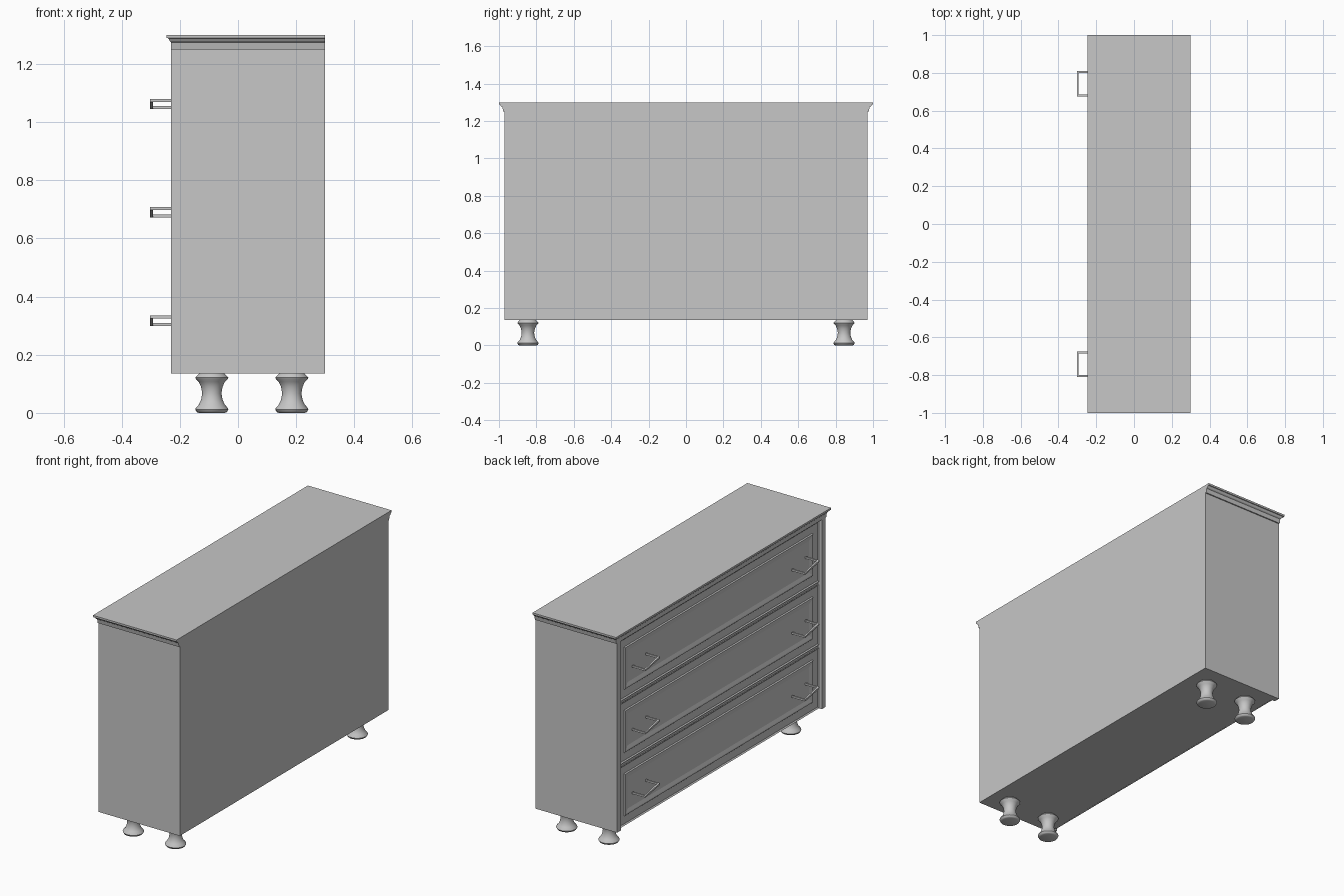
import bpy, bmesh, math
from mathutils import Vector

if "Cube" in bpy.data.objects:
    bpy.data.objects.remove(bpy.data.objects["Cube"])

grey = bpy.data.materials.new("plain grey")
grey.diffuse_color = (0.57, 0.57, 0.57, 1)
grey.use_nodes = True
grey.node_tree.nodes["Principled BSDF"].inputs["Base Color"].default_value = grey.diffuse_color


def finish(name, bm, smooth=False):
    bmesh.ops.recalc_face_normals(bm, faces=bm.faces)
    me = bpy.data.meshes.new(name)
    bm.to_mesh(me)
    bm.free()
    me.materials.append(grey)
    ob = bpy.data.objects.new(name, me)
    bpy.context.collection.objects.link(ob)
    if smooth:
        bpy.ops.object.select_all(action='DESELECT')
        bpy.context.view_layer.objects.active = ob
        ob.select_set(True)
        bpy.ops.object.shade_smooth_by_angle(angle=math.radians(40))
    return ob


def add_box(bm, lo, hi):
    lo, hi = Vector(lo), Vector(hi)
    verts = bmesh.ops.create_cube(bm, size=1)["verts"]
    for v in verts:
        v.co = (lo + hi) / 2 + v.co * (hi - lo)
    return list({f for v in verts for f in v.link_faces})


def box(name, lo, hi):
    bm = bmesh.new()
    add_box(bm, lo, hi)
    return finish(name, bm)


def loft(bm, rings):
    """Join equal-length rings of points and cap both ends."""
    rows = [[bm.verts.new(p) for p in r] for r in rings]
    n = len(rows[0])
    for a, b in zip(rows, rows[1:]):
        for i in range(n):
            bm.faces.new((a[i], a[(i + 1) % n], b[(i + 1) % n], b[i]))
    bm.faces.new(rows[0])
    bm.faces.new(rows[-1])


BACK, FRONT, BOTTOM, TOP = 0.30, -0.23, 0.135, 1.25

# carcass with an upright stile at each end of the drawer side
bm = bmesh.new()
y0, y1, xs = 0.935, 0.97, -0.205
outline = [(BACK, -y1), (BACK, y1), (FRONT, y1), (FRONT, y0),
           (xs, y0), (xs, -y0), (FRONT, -y0), (FRONT, -y1)]
loft(bm, [[(x, y, z) for x, y in outline] for z in (BOTTOM, TOP)])
finish("carcass", bm)

# moulded top: height, half width, front edge
bm = bmesh.new()
steps = [(1.25, 0.977, -0.23), (1.274, 0.982, -0.23), (1.278, 0.988, -0.234),
         (1.288, 0.995, -0.24), (1.289, 1.0, -0.245), (1.30, 1.0, -0.245)]
loft(bm, [[(BACK, -y, z), (BACK, y, z), (x, y, z), (x, -y, z)] for z, y, x in steps])
finish("moulded_top", bm)


# drawer front: bevelled rim, flat frame, groove and raised panel
def drawer(z):
    bm = bmesh.new()
    faces = add_box(bm, (-0.21, -0.93, z - 0.178), (-0.216, 0.93, z + 0.178))
    bmesh.ops.recalc_face_normals(bm, faces=bm.faces)
    face = min(faces, key=lambda f: f.calc_center_median().x)
    for thick, depth in ((0.010, 0.008), (0.040, 0), (0.007, -0.008),
                         (0.008, 0), (0.020, 0.006)):
        bmesh.ops.inset_region(bm, faces=[face], thickness=thick, depth=depth,
                               use_even_offset=True)
    finish("drawer_front", bm)


# bar handle: two legs at different heights joined by a bar
def handle(y, z):
    bm = bmesh.new()
    r, xo = 0.005, -0.298
    path = [(-0.215, y + 0.0625, z - 0.0125), (xo, y + 0.0625, z - 0.0125),
            (xo, y - 0.0625, z + 0.0125), (-0.215, y - 0.0625, z + 0.0125)]
    rings = []
    for i, p in enumerate(path):
        out = 0 if i in (0, 3) else r
        side = 1 if i < 2 else -1
        # mitred square section
        rings.append([(p[0] + a * out, p[1] + a * side * r, p[2] + b * r)
                      for a, b in ((-1, -1), (1, -1), (1, 1), (-1, 1))])
        if i in (1, 2):
            rings[-1] = [(p[0] - a * r, p[1] + a * side * r, p[2] + b * r)
                         for a, b in ((-1, -1), (1, -1), (1, 1), (-1, 1))]
    loft(bm, rings)
    finish("handle", bm)


for z in (0.317, 0.690, 1.062):
    drawer(z)
    for y in (-0.7425, 0.7425):
        handle(y, z)

# turned feet
profile = [(0.045, 0), (0.052, 0.003), (0.057, 0.012), (0.055, 0.017), (0.045, 0.028),
           (0.037, 0.045), (0.033, 0.067), (0.037, 0.090), (0.045, 0.107),
           (0.055, 0.117), (0.057, 0.121), (0.052, 0.127), (0.044, 0.135)]
for x in (-0.09, 0.185):
    for y in (-0.845, 0.845):
        bm = bmesh.new()
        loft(bm, [[(x + r * math.cos(k * math.tau / 32), y + r * math.sin(k * math.tau / 32), z)
                   for k in range(32)] for r, z in profile])
        finish("foot", bm, smooth=True)
